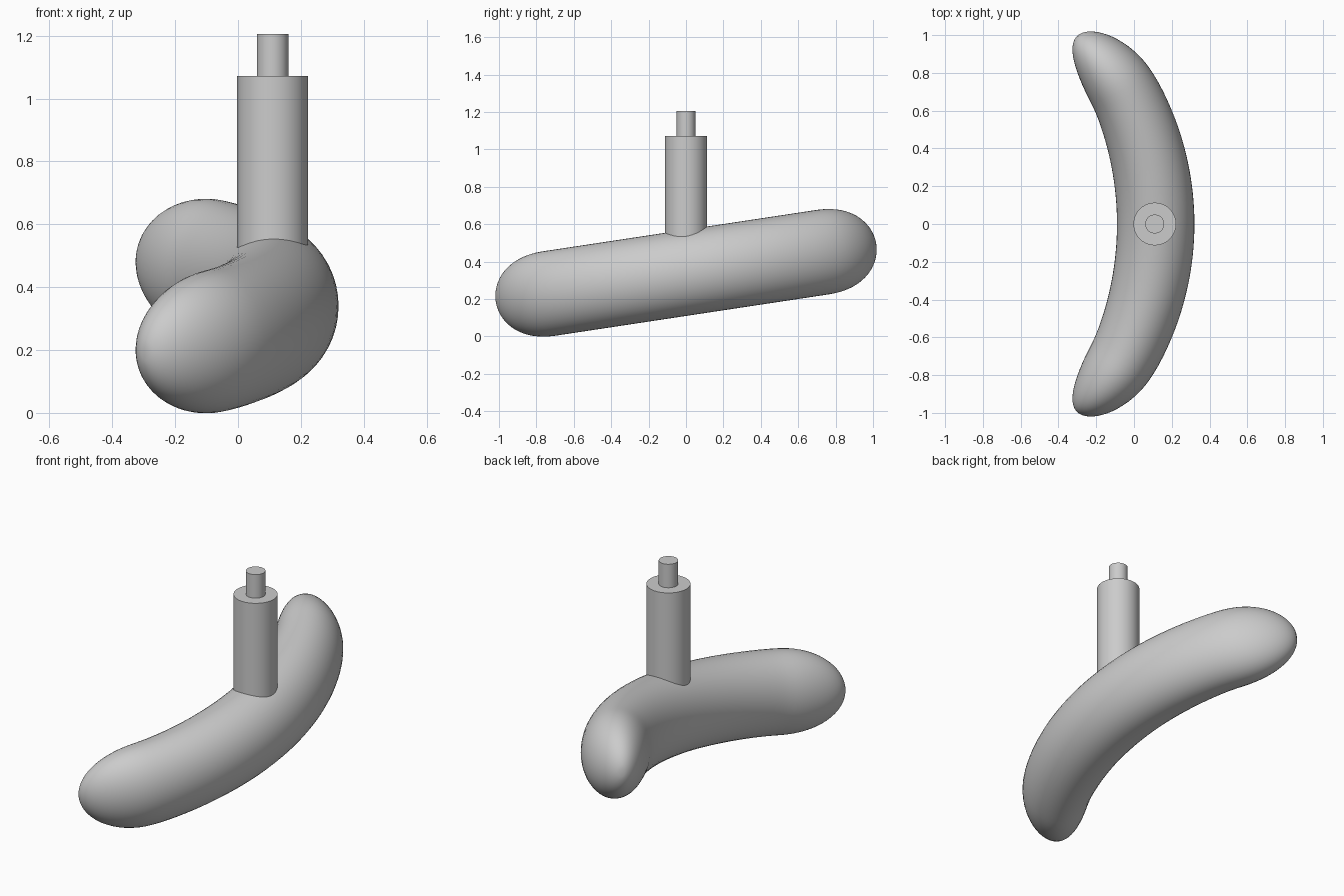
import bpy, bmesh, math
from mathutils import Vector, Matrix

cube = bpy.data.objects.get("Cube")
if cube:
    bpy.data.objects.remove(cube, do_unlink=True)

grey = bpy.data.materials.new("plain grey")
grey.use_nodes = True
grey.diffuse_color = (0.6, 0.6, 0.6, 1)
grey.node_tree.nodes["Principled BSDF"].inputs["Base Color"].default_value = (0.6, 0.6, 0.6, 1)


def finish(bm, name, angle):
    bmesh.ops.recalc_face_normals(bm, faces=bm.faces)
    mesh = bpy.data.meshes.new(name)
    bm.to_mesh(mesh)
    bm.free()
    obj = bpy.data.objects.new(name, mesh)
    bpy.context.collection.objects.link(obj)
    mesh.materials.append(grey)
    bpy.ops.object.select_all(action="DESELECT")
    obj.select_set(True)
    bpy.context.view_layer.objects.active = obj
    bpy.ops.object.shade_smooth_by_angle(angle=math.radians(angle))
    return obj


# Curved body: elliptical rings swept along an arc, rounded off at both ends
ARC, MID_X, END = 1.586, 0.115, math.radians(39.5)
RINGS, SIDES = 64, 48


def ring(bm, u):
    a = END * u
    k = abs(u)
    bend = 0.05 * max(0, (k - 0.6) / 0.4) ** 2
    centre = Vector((MID_X - ARC * (1 - math.cos(a)) - bend, ARC * math.sin(a), 0))
    out = Vector((math.cos(a), math.sin(a), 0))
    cap = max(0, (k - 0.7) / 0.3)
    round_off = math.sqrt(max(0, 1 - cap ** 2.2))
    wide = (0.205 - 0.05 * k * k) * round_off
    tall = 0.228 * round_off
    verts = []
    for i in range(SIDES):
        t = math.tau * i / SIDES
        verts.append(bm.verts.new(centre + out * wide * math.cos(t) + Vector((0, 0, tall * math.sin(t)))))
    return verts


bm = bmesh.new()
loops = []
for i in range(1, RINGS):
    # Sine spacing gathers rings towards the rounded tips
    loops.append(ring(bm, math.sin(math.pi * (i / RINGS - 0.5))))
for a, b in zip(loops, loops[1:]):
    for i in range(SIDES):
        j = (i + 1) % SIDES
        bm.faces.new((a[i], a[j], b[j], b[i]))
bm.faces.new(loops[0])
bm.faces.new(loops[-1])
tilt = Matrix.Translation((0, 0, 0.34)) @ Matrix.Rotation(math.radians(8.6), 4, "X")
bm.transform(tilt)
finish(bm, "curved_body", 60)


# Upright stem and the thinner pin on top of it
def post(name, radius, bottom, top):
    bm = bmesh.new()
    bmesh.ops.create_cone(bm, cap_ends=True, segments=64, radius1=radius, radius2=radius, depth=top - bottom)
    bmesh.ops.translate(bm, verts=bm.verts, vec=(0.11, 0, (top + bottom) / 2))
    finish(bm, name, 40)


post("stem", 0.113, 0.4, 1.072)
post("pin", 0.05, 1.06, 1.205)
